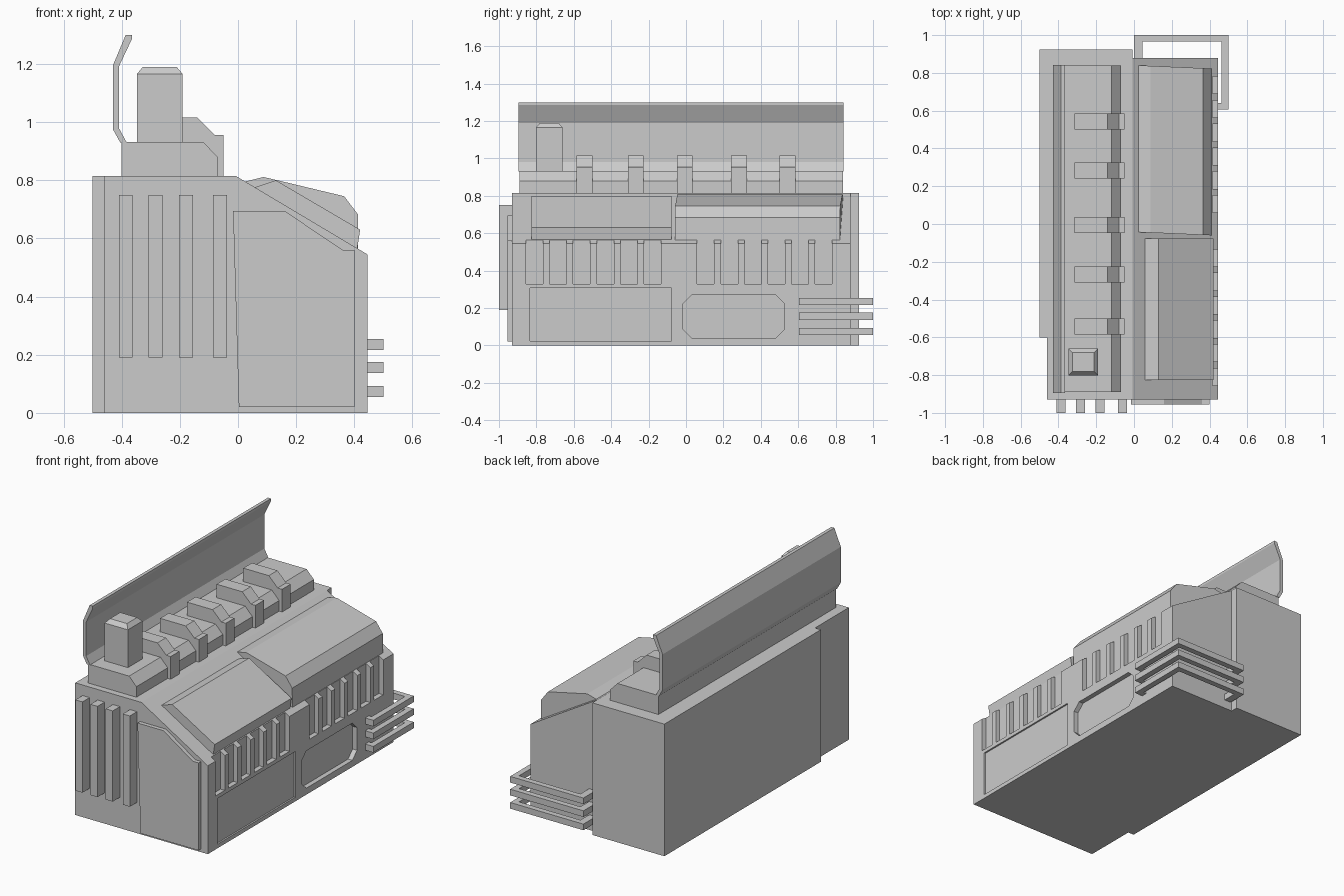
import bpy, bmesh

if "Cube" in bpy.data.objects:
    bpy.data.objects.remove(bpy.data.objects["Cube"])


def rect(a0, b0, a1, b1):
    return [(a0, b0), (a1, b0), (a1, b1), (a0, b1)]


def prisms(name, axis, parts, warp=None, cap=None):
    """One object from several extruded profiles: parts = (profile, low, high)."""
    place = {'x': lambda a, b, t: (t, a, b),
             'y': lambda a, b, t: (a, t, b),
             'z': lambda a, b, t: (a, b, t)}[axis]
    bm = bmesh.new()
    for profile, lo, hi in parts:
        low = [bm.verts.new(place(a, b, lo)) for a, b in profile]
        high = [bm.verts.new(place(a, b, hi)) for a, b in profile]
        bm.faces.new(low)
        bm.faces.new(high)
        n = len(profile)
        for i in range(n):
            j = (i + 1) % n
            bm.faces.new((low[i], low[j], high[j], high[i]))
    bmesh.ops.recalc_face_normals(bm, faces=bm.faces)
    if warp:
        for v in bm.verts:
            warp(v.co)
    if cap:  # sloped cap on the top face
        bm.normal_update()
        top = [f for f in bm.faces if f.normal.z > 0.9]
        bmesh.ops.inset_region(bm, faces=top, thickness=cap[0], depth=cap[1])
    mesh = bpy.data.meshes.new(name)
    bm.to_mesh(mesh)
    bm.free()
    obj = bpy.data.objects.new(name, mesh)
    bpy.context.collection.objects.link(obj)
    return obj


def cut(target, cutter):
    mod = target.modifiers.new("cut", 'BOOLEAN')
    mod.operation = 'DIFFERENCE'
    mod.solver = 'EXACT'
    mod.object = cutter
    bpy.context.view_layer.objects.active = target
    bpy.ops.object.modifier_apply(modifier=mod.name)
    bpy.data.objects.remove(cutter)


# Main body with sloped right shoulder
body = prisms("body", 'y', [([(-0.5, 0), (0.445, 0), (0.445, 0.545),
                             (-0.008, 0.815), (-0.5, 0.815)], -0.93, 0.925)])

# Stepped corners: front left and back right
cut(body, prisms("corner_cutter", 'z', [
    (rect(-0.6, -1.1, -0.46, -0.6), -0.1, 1),
    (rect(-0.008, 0.88, 0.6, 1.1), -0.1, 1)]))

# Vent notches, access panel and eight-sided recess on the right side
notches = [(rect(y + i * 0.126, 0.33, y + i * 0.126 + 0.091, 0.7), 0.415, 0.6)
           for y in (-0.855, 0.06) for i in range(6)]
panel = (rect(-0.835, 0.025, -0.077, 0.307), 0.435, 0.6)
c = 0.045
y0, z0, y1, z1 = -0.015, 0.04, 0.525, 0.27
octagon = ([(y0 + c, z0), (y1 - c, z0), (y1, z0 + c), (y1, z1 - c),
            (y1 - c, z1), (y0 + c, z1), (y0, z1 - c), (y0, z0 + c)], 0.415, 0.6)
cut(body, prisms("side_cutter", 'x', notches + [panel, octagon]))

# Front fins and front plate
prisms("front_fins", 'y', [(rect(x, 0.19, x + 0.048, 0.75), -1.0, -0.925)
                           for x in (-0.41, -0.307, -0.203, -0.086)])
prisms("front_plate", 'y', [([(0.003, 0.02), (0.4, 0.02), (0.4, 0.56), (0.36, 0.56),
                              (0.16, 0.695), (-0.017, 0.695)], -0.955, -0.925)])

# Plinth on the roof
prisms("roof_plinth", 'y', [([(-0.4, 0.81), (-0.07, 0.81), (-0.07, 0.88),
                              (-0.12, 0.932), (-0.4, 0.932)], -0.89, 0.84)])

# Upright post with a tapered cap
prisms("post", 'z', [(rect(-0.348, -0.802, -0.19, -0.66), 0.925, 1.165)],
       cap=(0.03, 0.025))

# Row of clips across the plinth
clip = [(-0.315, 0.92), (-0.1, 0.9), (-0.1, 0.81), (-0.05, 0.81), (-0.05, 0.955),
        (-0.08, 0.955), (-0.14, 1.015), (-0.315, 1.015)]
prisms("clips", 'y', [(clip, y - 0.042, y + 0.042)
                      for y in (-0.543, -0.268, -0.006, 0.283, 0.543)])

# Bent screen along the left of the plinth
prisms("screen", 'y', [([(-0.405, 0.93), (-0.43, 0.975), (-0.43, 1.195), (-0.386, 1.3),
                         (-0.365, 1.3), (-0.365, 1.285), (-0.41, 1.19), (-0.41, 0.98),
                         (-0.383, 0.93)], -0.895, 0.843)])


# Two hoods on the slope, the back one slightly skewed
def skew(co):
    co.y -= 0.017 * (co.x - 0.02) / 0.39


prisms("front_hood", 'y', [([(0.055, 0.775), (0.13, 0.8), (0.42, 0.63), (0.41, 0.566),
                             (0.38, 0.54), (0.06, 0.74)], -0.827, -0.078)])
prisms("back_hood", 'y', [([(0.022, 0.795), (0.088, 0.811), (0.135, 0.8), (0.365, 0.745),
                            (0.412, 0.683), (0.413, 0.564), (0.38, 0.54),
                            (0.03, 0.75)], -0.043, 0.84)], warp=skew)

# Three guard rails round the back right corner
rail = [(0, 0.87), (0, 1.0), (0.5, 1.0), (0.5, 0.605), (0.44, 0.605), (0.44, 0.64),
        (0.464, 0.64), (0.464, 0.965), (0.045, 0.965), (0.045, 0.87)]
prisms("guard_rails", 'z', [(rail, z, z + 0.038) for z in (0.055, 0.137, 0.216)])
